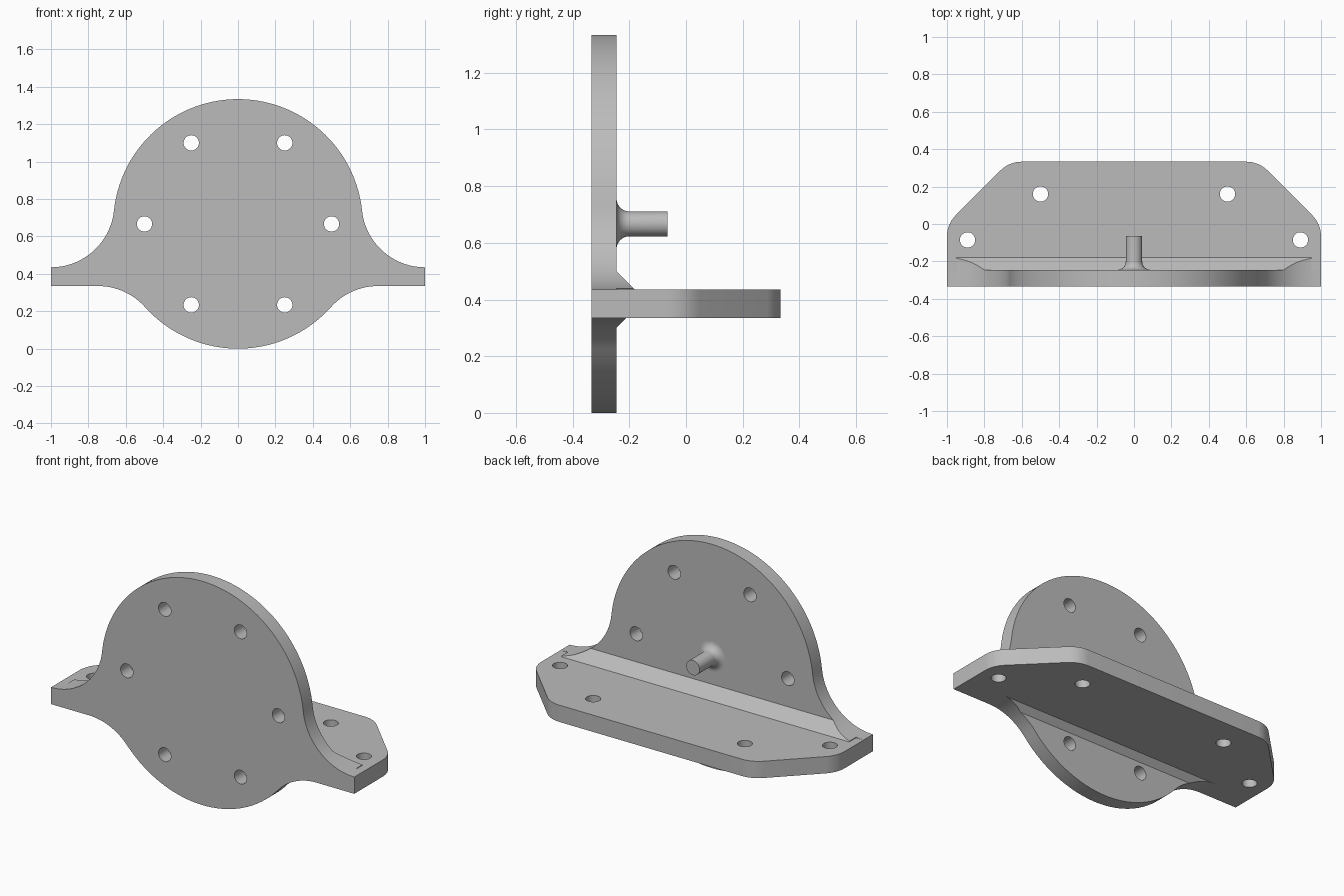
import bpy, bmesh
from math import sin, cos, pi, atan2, sqrt, tan, hypot, radians
from mathutils import Matrix, Vector

default = bpy.data.objects.get("Cube")
if default:
    bpy.data.objects.remove(default, do_unlink=True)

# Main dimensions
FRONT, PLATE_BACK, BASE_BACK = -0.333, -0.245, 0.333
BASE_LOW, BASE_TOP = 0.335, 0.435
DISC_R = DISC_Z = 0.667
FILLET = 0.3387
HOLE_R = 0.041

metal = bpy.data.materials.new("plain grey metal")
metal.use_nodes = True
grey = (0.5, 0.5, 0.5, 1.0)
metal.diffuse_color = grey
metal.node_tree.nodes["Principled BSDF"].inputs["Base Color"].default_value = grey


def finish(name, bm):
    bmesh.ops.recalc_face_normals(bm, faces=bm.faces)
    mesh = bpy.data.meshes.new(name)
    bm.to_mesh(mesh)
    bm.free()
    mesh.materials.append(metal)
    obj = bpy.data.objects.new(name, mesh)
    bpy.context.collection.objects.link(obj)
    return obj


def prism(name, points, depth):
    """Extrude a closed 3D outline along a vector."""
    bm = bmesh.new()
    face = bm.faces.new([bm.verts.new(p) for p in points])
    moved = bmesh.ops.extrude_face_region(bm, geom=[face], use_keep_orig=True)["geom"]
    bmesh.ops.translate(bm, vec=depth, verts=[v for v in moved if isinstance(v, bmesh.types.BMVert)])
    return finish(name, bm)


def select_only(obj):
    bpy.ops.object.select_all(action='DESELECT')
    obj.select_set(True)
    bpy.context.view_layer.objects.active = obj


def combine(target, tool, operation):
    """Apply a boolean and discard the tool."""
    mod = target.modifiers.new("combine", 'BOOLEAN')
    mod.operation, mod.solver, mod.object = operation, 'EXACT', tool
    select_only(target)
    bpy.ops.object.modifier_apply(modifier=mod.name)
    bpy.data.objects.remove(tool, do_unlink=True)


def drill(target, centres, rotation):
    """Cut round through holes."""
    for centre in centres:
        bm = bmesh.new()
        bmesh.ops.create_cone(bm, cap_ends=True, segments=32, radius1=HOLE_R, radius2=HOLE_R,
                              depth=0.3, matrix=Matrix.Translation(centre) @ rotation)
        cutter = finish("hole_cutter", bm)
        cutter.hide_render = True
        combine(target, cutter, 'DIFFERENCE')


def arc(cx, cy, r, start, end, steps):
    return [(cx + r * cos(start + (end - start) * i / steps),
             cy + r * sin(start + (end - start) * i / steps)) for i in range(steps + 1)]


def mirrored(half):
    """Close a right-hand half outline with its reflection."""
    return half + [(-x, y) for x, y in reversed(half) if x > 0.0001]


# Plate outline: disc blending into the side wings with tangent fillets
reach = DISC_R + FILLET
low_z = BASE_LOW - FILLET
low_x = sqrt(reach ** 2 - (low_z - DISC_Z) ** 2)
low_angle = atan2(low_z - DISC_Z, low_x)
top_z = BASE_TOP + FILLET
top_angle = atan2(top_z - DISC_Z, 1)
half = arc(0, DISC_Z, DISC_R, -pi / 2, low_angle, 20)
half += arc(low_x, low_z, FILLET, pi + low_angle, pi / 2, 16)[1:]
half += [(1, BASE_LOW)]
half += arc(1, top_z, FILLET, 1.5 * pi, pi + top_angle, 24)
half += arc(0, DISC_Z, DISC_R, top_angle, pi / 2, 36)[1:]
silhouette = mirrored(half)


def silhouette_solid(name, y0, y1):
    return prism(name, [(x, y0, z) for x, z in silhouette], (0, y1 - y0, 0))


bracket = silhouette_solid("mounting_bracket", FRONT, PLATE_BACK)

# Base shelf with rounded 45 degree corners
corner_r = 0.16
t = corner_r * tan(pi / 8)
corner_x = 1 - BASE_BACK
half = [(1, PLATE_BACK)] + arc(1 - corner_r, -t, corner_r, 0, pi / 4, 8)
half += arc(corner_x - t, BASE_BACK - corner_r, corner_r, pi / 4, pi / 2, 8)
shelf = prism("base_shelf", [(x, y, BASE_LOW) for x, y in mirrored(half)],
              (0, 0, BASE_TOP - BASE_LOW))

# Sloping braces above and below the shelf, trimmed to the plate outline
section = [(PLATE_BACK, 0.50), (-0.18, BASE_TOP), (-0.21, BASE_LOW), (PLATE_BACK, 0.30)]
brace = prism("corner_brace", [(-0.95, y, z) for y, z in section], (1.9, 0, 0))
combine(brace, silhouette_solid("brace_trim", FRONT, 0), 'INTERSECT')

combine(bracket, shelf, 'UNION')
combine(bracket, brace, 'UNION')

# Bolt holes: a ring of six in the plate, four in the shelf
ring = [Vector((0.5 * cos(i * pi / 3), -0.29, DISC_Z + 0.5 * sin(i * pi / 3))) for i in range(6)]
drill(bracket, ring, Matrix.Rotation(pi / 2, 4, 'X'))
shelf_holes = [Vector((s * x, y, 0.385)) for s in (-1, 1) for x, y in ((0.5, 0.16), (0.89, -0.085))]
drill(bracket, shelf_holes, Matrix.Identity(4))

# Pin with a flared root, turned about the y axis
pin_r, flare = 0.044, 0.045
profile = [(r, y) for r, y in arc(pin_r + flare, PLATE_BACK + flare, flare, 1.5 * pi, pi, 10)]
profile += [(pin_r, -0.065), (0, -0.065)]
bm = bmesh.new()
verts = [bm.verts.new((r, y, DISC_Z)) for r, y in profile]
edges = [bm.edges.new(pair) for pair in zip(verts, verts[1:])]
bmesh.ops.spin(bm, geom=verts + edges, cent=(0, 0, DISC_Z), axis=(0, 1, 0),
               angle=2 * pi, steps=40)
bmesh.ops.remove_doubles(bm, verts=bm.verts, dist=0.0005)
pin = finish("centre_pin", bm)

for part in (bracket, pin):
    select_only(part)
    bpy.ops.object.shade_smooth_by_angle(angle=radians(30))
